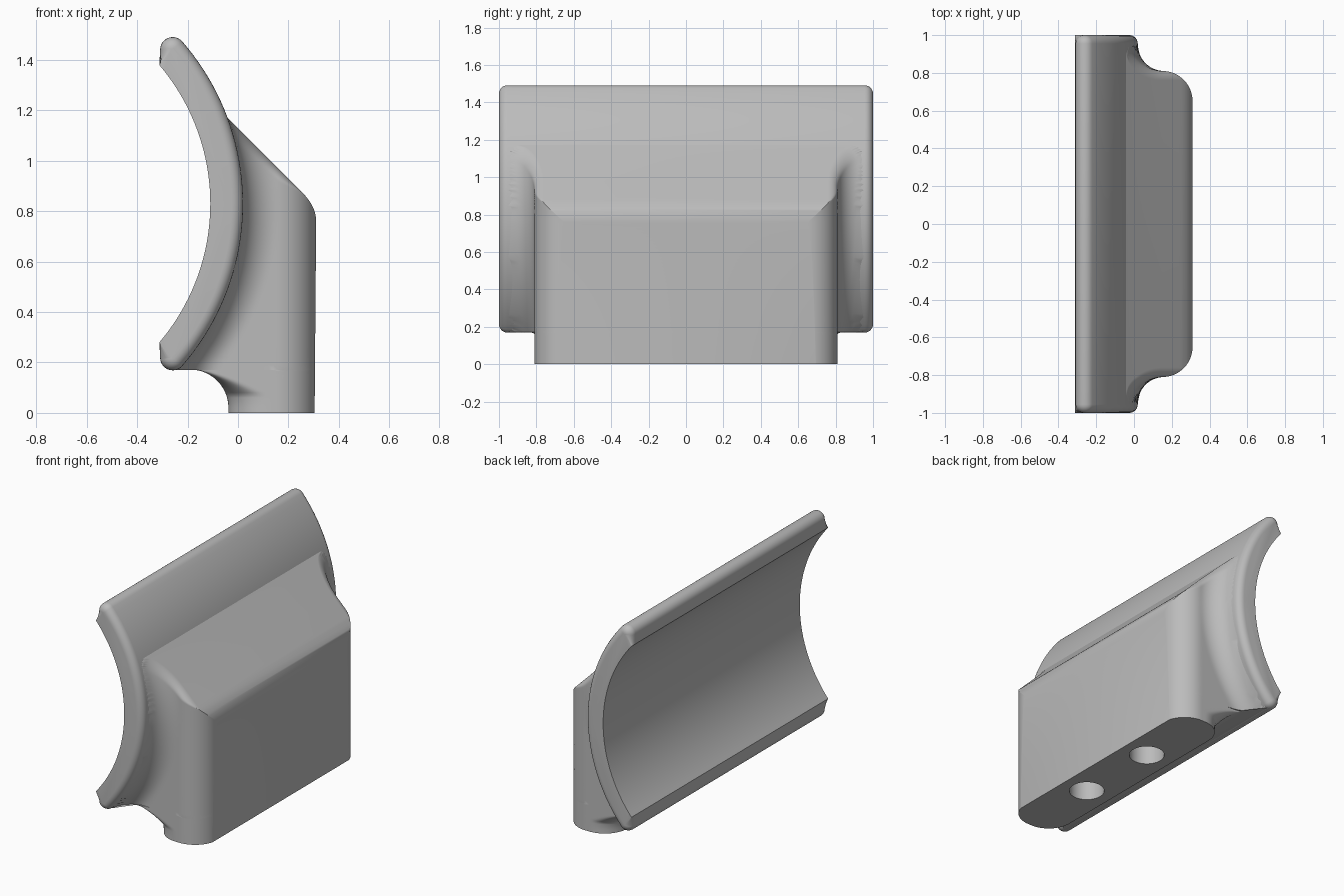
import bpy, bmesh
from math import sin, cos, pi, sqrt, atan2

if "Cube" in bpy.data.objects:
    bpy.data.objects.remove(bpy.data.objects["Cube"], do_unlink=True)

grey = bpy.data.materials.new("plain grey")
grey.use_nodes = True
grey.diffuse_color = (0.5, 0.5, 0.5, 1)
grey.node_tree.nodes["Principled BSDF"].inputs["Base Color"].default_value = (0.5, 0.5, 0.5, 1)

# Arc shared by plate and body
CX, CZ = -0.96, 0.83
R_IN, R_OUT, R_TIP = 0.85, 0.98, 0.05


def arc_x(radius, z):
    return CX + sqrt(max(radius ** 2 - (z - CZ) ** 2, 0))


def loft(name, rings):
    """Skin a list of equal-length closed rings and cap both ends."""
    bm = bmesh.new()
    loops = [[bm.verts.new(p) for p in ring] for ring in rings]
    n = len(loops[0])
    for a, b in zip(loops, loops[1:]):
        for i in range(n):
            j = (i + 1) % n
            bm.faces.new((a[i], a[j], b[j], b[i]))
    bm.faces.new(loops[0][::-1])
    bm.faces.new(loops[-1])
    bmesh.ops.remove_doubles(bm, verts=bm.verts, dist=0.0002)
    bmesh.ops.recalc_face_normals(bm, faces=bm.faces)
    mesh = bpy.data.meshes.new(name)
    bm.to_mesh(mesh)
    bm.free()
    mesh.materials.append(grey)
    obj = bpy.data.objects.new(name, mesh)
    bpy.context.collection.objects.link(obj)
    return obj


def smooth(obj):
    bpy.ops.object.select_all(action="DESELECT")
    obj.select_set(True)
    bpy.context.view_layer.objects.active = obj
    bpy.ops.object.shade_smooth_by_angle(angle=0.6)


# Curved plate: arc section with round tips, its outer end edges rounded
TIP = 0.717
R_MID = R_OUT - R_TIP
A_IN = 0.704
inner = [(CX + R_IN * cos(a), CZ + R_IN * sin(a))
         for a in (A_IN - 2 * A_IN * i / 40 for i in range(41))]
outer = [(CX + R_OUT * cos(a), CZ + R_OUT * sin(a))
         for a in (-TIP + 2 * TIP * i / 40 for i in range(41))]


def tip(side):
    tx, tz = CX + R_MID * cos(TIP), CZ + side * R_MID * sin(TIP)
    angles = [TIP + (pi - TIP) * i / 12 for i in range(1, 13)]
    return [(tx + R_TIP * cos(a), tz + side * R_TIP * sin(a)) for a in angles]


rim = tip(-1)[::-1] + outer + tip(1)


def inset(p, s):
    """Move a rim point toward the centre line of the plate."""
    a = max(-TIP, min(TIP, atan2(p[1] - CZ, p[0] - CX)))
    dx, dz = CX + R_MID * cos(a) - p[0], CZ + R_MID * sin(a) - p[1]
    k = s / R_TIP
    return p[0] + dx * k, p[1] + dz * k


EDGE = 0.045
ends = [(1 - EDGE + EDGE * sin(t), EDGE * (1 - cos(t)))
        for t in (pi / 2 * i / 6 for i in range(7))]
stations = [(-y, s) for y, s in ends[::-1]] + ends
plate = loft("curved_plate", [
    [(x, y, z) for x, z in inner + [inset(p, s) for p in rim]] for y, s in stations])
smooth(plate)


# Body: stacked plan outlines, flared into the plate and sloped on top
def drop(r, t):
    return r - sqrt(max(r * r - (r - t) ** 2, 0)) if t < r else 0


def front_x(z):
    a, b, k = 0.304 + 0.008 * z, 1.13 - z, 0.06
    h = max(k - abs(a - b), 0) / k
    return min(a, b) - h * h * k / 4


def back_x(z):
    if z <= 0.17:
        return -0.19 + sqrt(max(0.152 ** 2 - max(z - 0.02, 0) ** 2, 0))
    return max(arc_x(0.915, z), -0.26)


def half_width(x, z):
    flare = drop(0.14, max(x - arc_x(R_OUT, z), 0))
    corner = drop(0.16, max(0.31 - x, 0))
    edge = drop(0.05, max(front_x(z) - x, 0))
    r_back = 0.16 * min(1, max(0, (0.17 - z) / 0.1))
    back = drop(r_back, x - back_x(z)) if r_back > 0 else 0
    return 0.81 + flare - max(corner, edge) - back


def outline(z):
    xb, xf = back_x(z), front_x(z)
    xs = [xb + (xf - xb) * (1 - cos(pi * i / 44)) / 2 for i in range(45)]
    side = [(x, half_width(x, z), z) for x in xs]
    return side + [(x, -y, z) for x, y, z in side[::-1]]


levels = ([0.01 * i for i in range(16)] + [0.16, 0.165, 0.17, 0.171]
          + [0.19 + 0.02 * i for i in range(29)] + [0.76 + 0.01 * i for i in range(45)])
body = loft("mounting_body", [outline(z) for z in levels])

# Two screw holes in the underside
for y in (-0.28, 0.28):
    bpy.ops.mesh.primitive_cylinder_add(vertices=48, radius=0.105, depth=0.9, location=(0.135, y, 0))
    cutter = bpy.context.object
    cutter.name = "hole_cutter"
    cutter.data.materials.append(grey)
    mod = body.modifiers.new("hole", "BOOLEAN")
    mod.operation, mod.object, mod.solver = "DIFFERENCE", cutter, "EXACT"
    bpy.context.view_layer.objects.active = body
    bpy.ops.object.modifier_apply(modifier=mod.name)
    bpy.data.objects.remove(cutter, do_unlink=True)
smooth(body)
